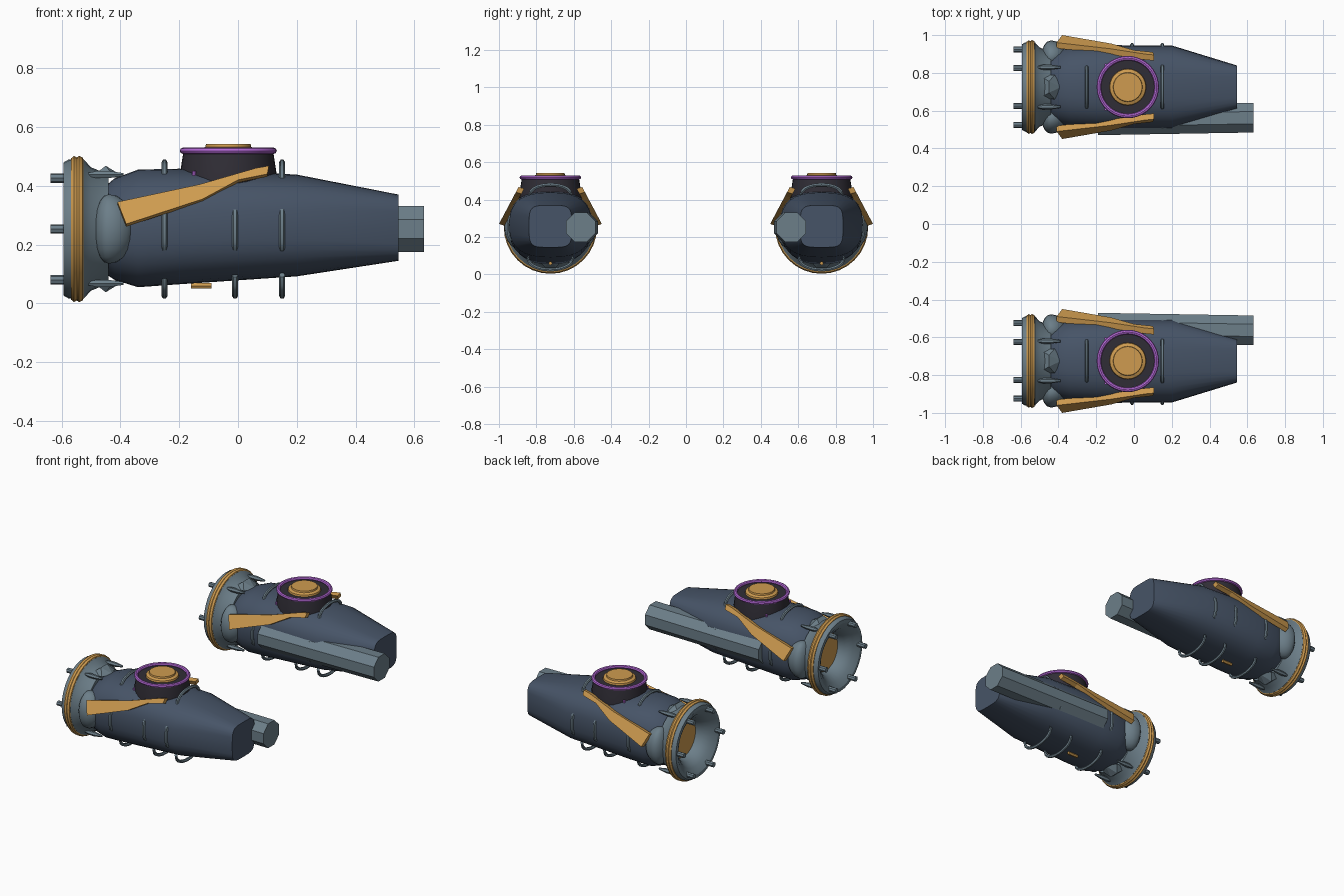
import bpy, bmesh
from math import sin, cos, pi, radians, copysign
from mathutils import Vector

if "Cube" in bpy.data.objects:
    bpy.data.objects.remove(bpy.data.objects["Cube"])

CY, CZ = -0.725, 0.253      # long axis of the front pod


def material(name, rgb):
    m = bpy.data.materials.new(name)
    m.use_nodes = True
    m.diffuse_color = (*rgb, 1)
    m.node_tree.nodes["Principled BSDF"].inputs["Base Color"].default_value = (*rgb, 1)
    return m


slate = material("dark slate", (0.062, 0.088, 0.135))
grey = material("steel grey", (0.15, 0.21, 0.25))
gold = material("gold", (0.62, 0.33, 0.08))
purple = material("purple", (0.46, 0.14, 0.68))
black = material("charcoal", (0.03, 0.027, 0.037))


def finish(name, bm, mat, angle=30):
    """Every part is made for the front pod and mirrored to the rear one."""
    bmesh.ops.recalc_face_normals(bm, faces=bm.faces)
    me = bpy.data.meshes.new(name)
    bm.to_mesh(me)
    bm.free()
    me.materials.append(mat)
    ob = bpy.data.objects.new(name, me)
    bpy.context.collection.objects.link(ob)
    bpy.ops.object.select_all(action="DESELECT")
    ob.select_set(True)
    bpy.context.view_layer.objects.active = ob
    bpy.ops.object.shade_smooth_by_angle(angle=radians(angle))
    mod = ob.modifiers.new("Mirror", "MIRROR")
    mod.use_axis = (False, True, False)
    mod.use_mirror_merge = False
    return ob


def loft(bm, rings, loop=False, caps=True):
    vs = [[bm.verts.new(p) for p in r] for r in rings]
    n = len(vs[0])
    pairs = list(zip(vs, vs[1:])) + ([(vs[-1], vs[0])] if loop else [])
    for a, b in pairs:
        for i in range(n):
            j = (i + 1) % n
            bm.faces.new((a[i], a[j], b[j], b[i]))
    if caps and not loop:
        bm.faces.new(vs[0])
        bm.faces.new(vs[-1])


def ring_x(x, r, n, y=CY, z=CZ, turn=0):
    return [(x, y + r * cos(2 * pi * i / n + turn), z + r * sin(2 * pi * i / n + turn))
            for i in range(n)]


def ring_z(z, r, n, x, y=CY):
    return [(x + r * cos(2 * pi * i / n), y + r * sin(2 * pi * i / n), z) for i in range(n)]


def lathe_x(name, profile, mat, n=32, loop=False, caps=True):
    bm = bmesh.new()
    loft(bm, [ring_x(x, r, n) for x, r in profile], loop, caps)
    return finish(name, bm, mat)


def lathe_z(name, profile, mat, x, n=32, loop=False):
    bm = bmesh.new()
    loft(bm, [ring_z(z, r, n, x) for r, z in profile], loop)
    return finish(name, bm, mat)


# Hull: rounded sections that get squarer toward the nose
def hull_ring(x, half, top, bottom, power, n=32):
    mid, h = (top + bottom) / 2, (top - bottom) / 2
    ring = []
    for i in range(n):
        c, s = cos(2 * pi * i / n), sin(2 * pi * i / n)
        ring.append((x, CY + copysign(abs(c) ** (2 / power), c) * half,
                     mid + copysign(abs(s) ** (2 / power), s) * h))
    return ring


bm = bmesh.new()
loft(bm, [hull_ring(*s) for s in (
    (-0.45, 0.17, 0.40, 0.10, 2.2), (-0.42, 0.19, 0.425, 0.08, 2.3),
    (-0.34, 0.215, 0.455, 0.055, 2.4), (-0.2, 0.222, 0.458, 0.065, 2.5),
    (0.2, 0.22, 0.438, 0.092, 2.6), (0.546, 0.114, 0.37, 0.145, 4.5))])
finish("hull", bm, slate)

# Rear nozzle with its funnel, trim ring, core and studs
lathe_x("nozzle", [(-0.44, 0.185), (-0.5, 0.21), (-0.525, 0.237), (-0.575, 0.237),
                   (-0.594, 0.226), (-0.594, 0.205), (-0.57, 0.165), (-0.53, 0.135),
                   (-0.48, 0.12), (-0.44, 0.12)], grey, loop=True)
lathe_x("nozzle_trim", [(-0.57, 0.228), (-0.568, 0.24), (-0.558, 0.248), (-0.548, 0.243),
                        (-0.54, 0.249), (-0.528, 0.243), (-0.523, 0.228)], gold, loop=True)
lathe_x("nozzle_core", [(-0.49, 0.122), (-0.45, 0.122)], gold)

bm = bmesh.new()
for k in range(6):
    y, z = CY + 0.2 * cos(k * pi / 3), CZ + 0.2 * sin(k * pi / 3)
    loft(bm, [ring_x(-0.638, 0.016, 8, y, z), ring_x(-0.58, 0.016, 8, y, z)])
    loft(bm, [ring_x(-0.612, 0.011, 8, y, z), ring_x(-0.55, 0.011, 8, y, z)])
finish("nozzle_studs", bm, grey)

# Side pods at the shoulder, blunt toward the nozzle
bm = bmesh.new()
for side in (-1, 1):
    res = bmesh.ops.create_uvsphere(bm, u_segments=16, v_segments=10, radius=1)
    for v in res["verts"]:
        p = v.co
        v.co = Vector((-0.44 + p.x * (0.09 if p.x > 0 else 0.05),
                       CY + side * 0.165 + p.y * 0.082, CZ + p.z * 0.118))
finish("shoulder_pods", bm, grey)

# Shoulder clamps: a faceted wedge between two rods, above and below
bm = bmesh.new()
for side in (-1, 1):
    z = CZ + side * 0.175
    tip = [bm.verts.new((-0.45, CY + dy, CZ + side * 0.215)) for dy in (-0.03, 0.03)]
    base = [bm.verts.new((x, CY + dy, z)) for x, dy in
            ((-0.5, -0.06), (-0.5, 0.06), (-0.42, 0.065), (-0.385, 0), (-0.42, -0.065))]
    bmesh.ops.convex_hull(bm, input=tip + base)
    for dy in (-0.105, 0.105):
        zr = CZ + side * 0.185
        loft(bm, [ring_x(x, r, 6, CY + dy, zr) for x, r in
                  ((-0.51, 0.007), (-0.48, 0.014), (-0.44, 0.014), (-0.39, 0.006))])
finish("shoulder_clamps", bm, grey, 15)

# Hoop ribs: partial arcs around the hull
def arc(bm, x, radius, centre, spread, steps=12, thick=0.01):
    rings = []
    for i in range(steps + 1):
        t = 2 * i / steps - 1
        a = radians(centre + t * spread)
        r = radius - 0.03 * t ** 6
        th = thick
        rings.append([(x + th * cos(q * pi / 3), CY + (r + th * sin(q * pi / 3)) * cos(a),
                       CZ + (r + th * sin(q * pi / 3)) * sin(a)) for q in range(6)])
    loft(bm, rings)


bm = bmesh.new()
for x in (-0.25, -0.01, 0.15):
    if x != -0.01:
        arc(bm, x, 0.227, 90, 35)
    arc(bm, x, 0.228, 270, 38)
    for centre in (0, 180):
        arc(bm, x, 0.224, centre, 23)
finish("hoop_ribs", bm, grey)

# Gold fins: slanted plates running up to the turret
outline = ((-0.41, 0.345), (-0.38, 0.27), (-0.12, 0.355), (0.0, 0.42),
           (0.1, 0.44), (0.105, 0.468), (0.06, 0.46), (-0.13, 0.405))
bm = bmesh.new()
for side in (-1, 1):
    rings = []
    for depth in (0, 0.03):
        rings.append([(x, CY + side * (0.275 - 0.53 * (z - 0.27) - depth), z - depth * 0.3)
                      for x, z in outline])
    loft(bm, rings)
finish("side_fins", bm, gold, 15)

# Turret on top
TX = -0.033
lathe_z("turret_base", [(0.165, 0.41), (0.163, 0.45), (0.153, 0.514)], black, TX)
lathe_z("turret_ring", [(0.153 + 0.012 * cos(a * pi / 4), 0.519 + 0.011 * sin(a * pi / 4))
                        for a in range(8)], purple, TX, 40, True)
lathe_z("turret_cap", [(0.098, 0.51), (0.095, 0.525), (0.078, 0.532), (0.076, 0.542)],
        gold, TX, 24)

# Small lamps beside the turret
bm = bmesh.new()
for side in (-1, 1):
    loft(bm, [ring_z(z, 0.007, 8, -0.15, CY + side * 0.118) for z in (0.41, 0.45)])
finish("lamps", bm, purple)

# Octagonal barrel on the inner flank, angled slightly outward
bm = bmesh.new()
loft(bm, [ring_x(x, 0.085, 8, y, CZ, radians(22.5))
          for x, y in ((-0.19, -0.549), (0.632, -0.563))])
finish("barrel", bm, grey, 15)

# Belly latch
bm = bmesh.new()
loft(bm, [ring_x(x, 0.01, 6, CY, 0.06) for x in (-0.16, -0.09)])
finish("belly_latch", bm, gold)
